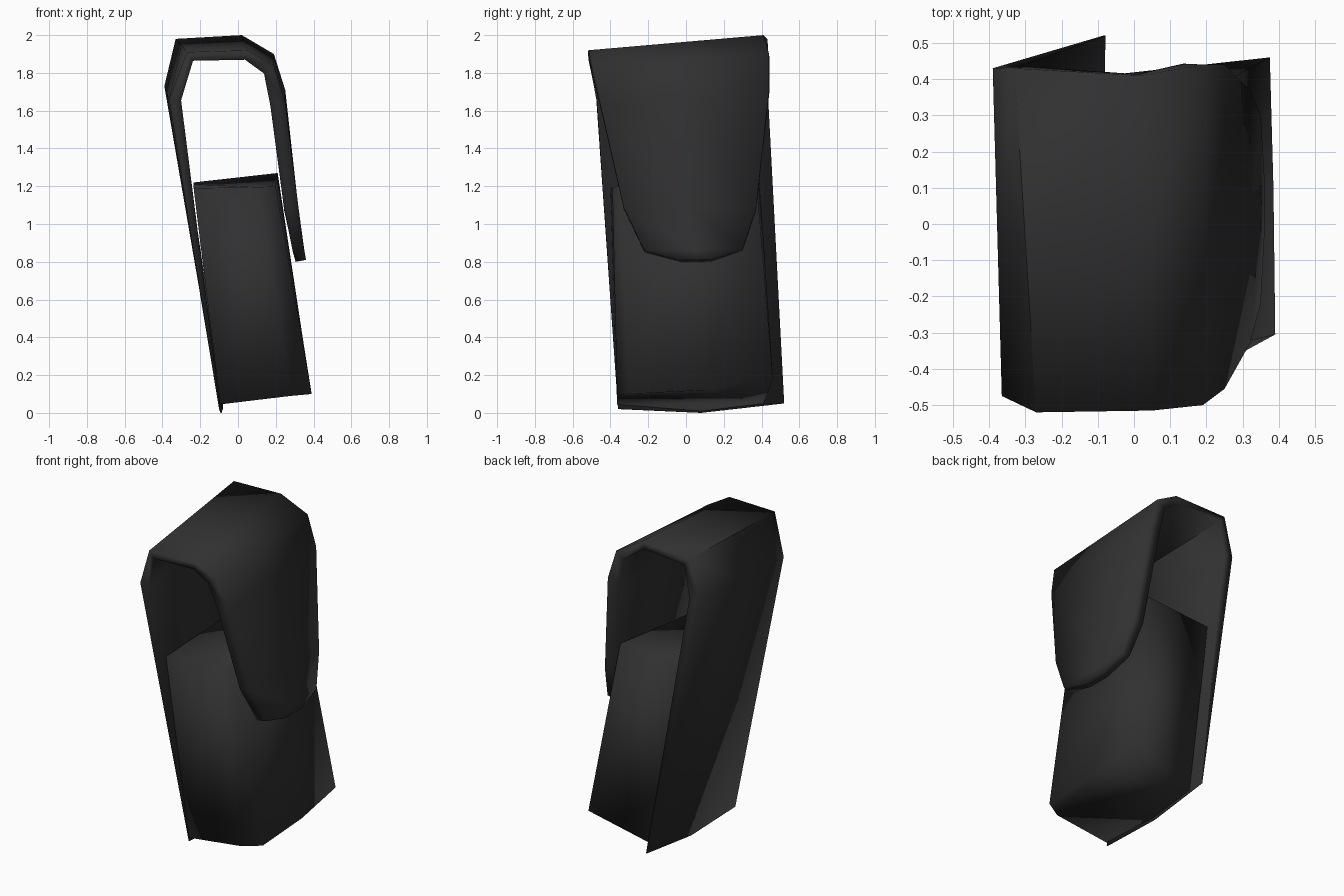
import bpy
from mathutils import Vector

if "Cube" in bpy.data.objects:
    bpy.data.objects.remove(bpy.data.objects["Cube"])

black = bpy.data.materials.new("black_leather")
black.diffuse_color = (0.03, 0.03, 0.03, 1)
black.use_nodes = True
black.node_tree.nodes["Principled BSDF"].inputs["Base Color"].default_value = black.diffuse_color


def make(name, verts, faces):
    me = bpy.data.meshes.new(name)
    me.from_pydata(verts, [], faces)
    me.materials.append(black)
    ob = bpy.data.objects.new(name, me)
    bpy.context.collection.objects.link(ob)
    for o in bpy.context.selected_objects:
        o.select_set(False)
    ob.select_set(True)
    bpy.context.view_layer.objects.active = ob
    return ob


# Back panel and folding flap: each row is (front point, back point, relative
# thickness), from the panel bottom, over the top and down to the rounded tip
rows = [
    ((-0.10, -0.36, 0.02), (-0.085, 0.52, 0.05), 0.08),
    ((-0.365, -0.475, 1.66), (-0.39, 0.43, 1.73), 0.8),
    ((-0.27, -0.52, 1.91), (-0.33, 0.43, 1.98), 0.7),
    ((0.05, -0.515, 1.92), (0.02, 0.41, 2.00), 0.65),
    ((0.19, -0.50, 1.84), (0.19, 0.44, 1.90), 0.85),
    ((0.25, -0.455, 1.64), (0.25, 0.44, 1.71), 1.0),
    ((0.32, -0.33, 1.09), (0.32, 0.37, 1.08), 0.95),
    ((0.35, -0.22, 0.86), (0.35, 0.30, 0.87), 0.75),
    ((0.36, -0.03, 0.81), (0.36, 0.13, 0.81), 0.7),
]
verts, faces = [], []
for i, (f, b, w) in enumerate(rows):
    f, b = Vector(f), Vector(b)
    mid = (f + b) / 2
    if i == 0:
        mid.z = 0.0
    verts += [f, mid, b]
for r in range(len(rows) - 1):
    for c in range(2):
        k = r * 3 + c
        faces.append((k, k + 3, k + 4, k + 1))
flap = make("back_panel_and_flap", verts, faces)
group = flap.vertex_groups.new(name="thickness")
for i, row in enumerate(rows):
    group.add([3 * i, 3 * i + 1, 3 * i + 2], row[2], 'REPLACE')
sol = flap.modifiers.new("thickness", "SOLIDIFY")
sol.thickness = 0.08
sol.offset = -1
sol.vertex_group = "thickness"
bpy.ops.object.shade_smooth_by_angle(angle=0.9)

# Closed tapering pouch; each ring runs inner front, bowed front, outer front,
# outer middle, outer back, inner back, inner middle
bottom = [(-0.095, -0.365, 0.045), (0.28, -0.365, 0.09), (0.39, -0.305, 0.10),
          (0.385, 0.10, 0.12), (0.375, 0.46, 0.18), (-0.08, 0.41, 0.05),
          (-0.08, 0.08, 0.01)]
top = [(-0.235, -0.40, 1.19), (0.11, -0.39, 1.195), (0.20, -0.35, 1.20),
       (0.21, 0.02, 1.23), (0.21, 0.37, 1.27), (-0.235, 0.39, 1.22),
       (-0.235, 0.02, 1.21)]
n = len(bottom)
faces = [(i, (i + 1) % n, (i + 1) % n + n, i + n) for i in range(n)]
faces += [tuple(reversed(range(n))), tuple(range(n, 2 * n))]
make("pouch", bottom + top, faces)
bpy.ops.object.shade_smooth()
